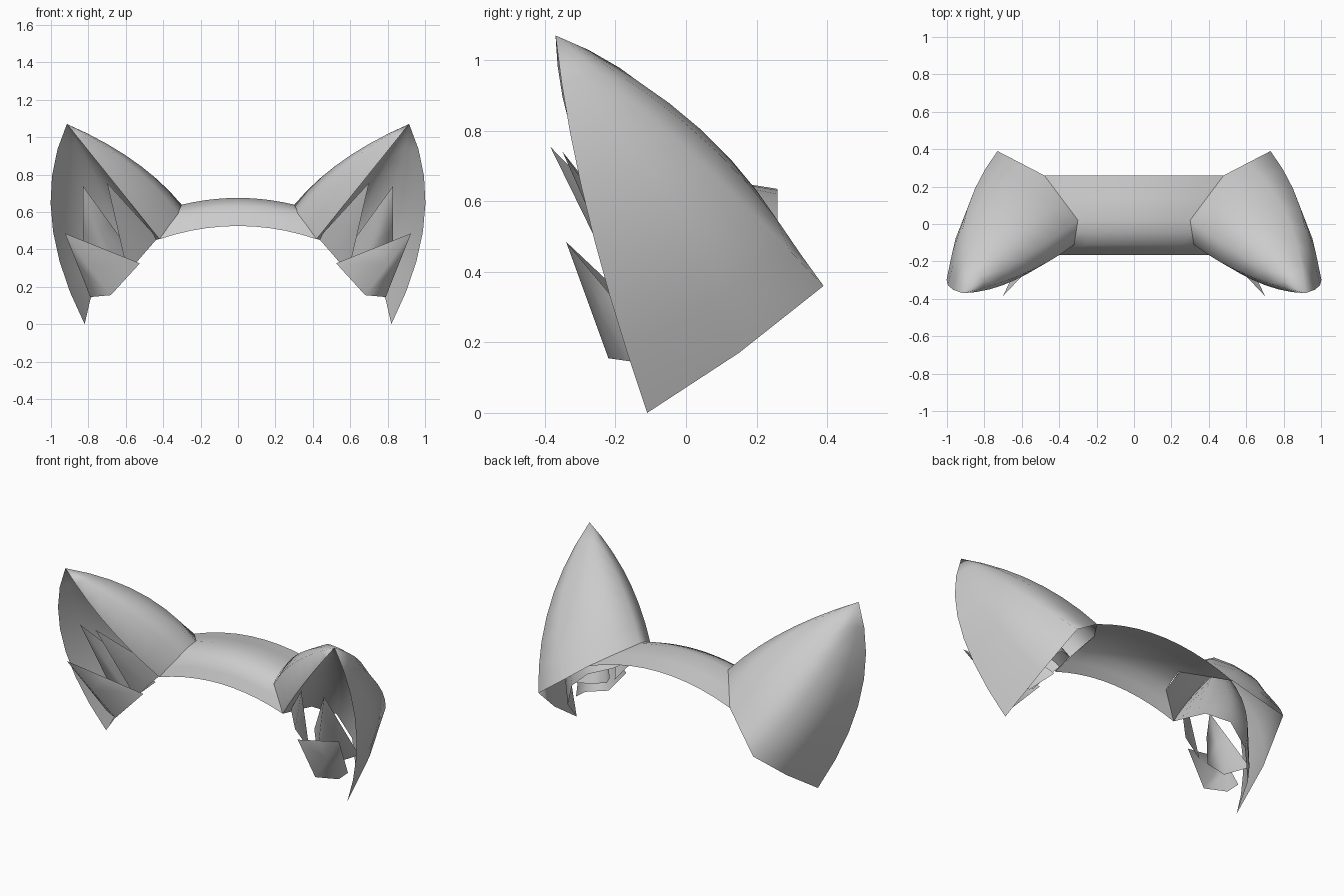
import bpy, math
from mathutils import Vector as V

if "Cube" in bpy.data.objects:
    bpy.data.objects.remove(bpy.data.objects["Cube"])

TIP = V((0.915, -0.37, 1.07))


def add_mesh(name, verts, faces, angle=45):
    mesh = bpy.data.meshes.new(name)
    mesh.from_pydata(verts, [], faces)
    mesh.update()
    ob = bpy.data.objects.new(name, mesh)
    bpy.context.collection.objects.link(ob)
    bpy.ops.object.select_all(action='DESELECT')
    ob.select_set(True)
    bpy.context.view_layer.objects.active = ob
    bpy.ops.object.shade_smooth_by_angle(angle=math.radians(angle))
    return ob


def mirror(ob):
    ob.modifiers.new("mirror", 'MIRROR').use_axis[0] = True


def fan(name, ribs, tip, rows, angle):
    """Loft curved ribs (base point, halfway point) that all meet at the tip."""
    n, verts, faces = len(ribs), [], []
    for r in range(rows):
        t = r / rows
        for base, mid in ribs:
            a, m = V(base), V(mid)
            c = 2 * m - (a + tip) / 2
            verts.append(a * (1 - t) ** 2 + c * 2 * t * (1 - t) + tip * t * t)
    verts.append(tip)
    for r in range(rows):
        for i in range(n - 1):
            k = r * n + i
            if r < rows - 1:
                faces.append((k, k + 1, k + n + 1, k + n))
            else:
                faces.append((k, k + 1, len(verts) - 1))
    ob = add_mesh(name, verts, faces, angle)
    mirror(ob)
    return ob


# Ear shells: ribs run from the inner front edge round the back to the outer front edge
front_in = ((0.42, -0.165, 0.455), (0.67, -0.315, 0.765))
front_out = ((0.82, -0.11, 0.0), (0.998, -0.28, 0.57))
ear_ribs = [
    front_in,
    ((0.32, -0.11, 0.59), (0.585, -0.265, 0.86)),
    ((0.30, 0.02, 0.637), (0.56, -0.16, 0.875)),
    ((0.39, 0.14, 0.59), (0.62, -0.07, 0.885)),
    ((0.48, 0.26, 0.543), (0.71, 0.00, 0.84)),
    ((0.605, 0.325, 0.45), (0.82, 0.04, 0.785)),
    ((0.73, 0.39, 0.36), (0.905, 0.03, 0.72)),
    ((0.79, 0.15, 0.17), (0.965, -0.115, 0.64)),
    front_out,
]
fan("ear_shell", ear_ribs, TIP, 7, 90)

# Ear linings: shallower hollow inside each shell
fan("ear_lining", [
    front_in,
    ((0.48, 0.03, 0.44), (0.66, -0.16, 0.77)),
    ((0.60, 0.10, 0.40), (0.74, -0.08, 0.74)),
    ((0.72, 0.08, 0.29), (0.84, -0.07, 0.67)),
    ((0.79, 0.02, 0.13), (0.93, -0.17, 0.60)),
    front_out], TIP, 7, 90)

# Headband: arched strip, each line given as end x, y, height at the middle
lines = [(0.42, -0.165, 0.525), (0.37, -0.1375, 0.58), (0.32, -0.11, 0.632),
         (0.31, -0.045, 0.66), (0.30, 0.02, 0.675), (0.39, 0.14, 0.654),
         (0.48, 0.26, 0.635)]
SEG = 10
verts = []
for end, y, z in lines:
    for i in range(SEG + 1):
        x = end * (2 * i / SEG - 1)
        verts.append((x, y, z - 0.4 * x * x))
w = SEG + 1
faces = [(j * w + i, j * w + i + 1, (j + 1) * w + i + 1, (j + 1) * w + i)
         for j in range(len(lines) - 1) for i in range(SEG)]
add_mesh("headband", verts, faces, 60)


# Fur tufts: curved leaf-like sheets inside each ear
def tuft(name, base, tip):
    tip = V(tip)
    ribs = [(b, (V(b) + tip) / 2) for b in base]
    fan(name, ribs, tip, 2, 100)


tuft("lower_fur_tuft",
     [(0.525, -0.17, 0.325), (0.68, -0.22, 0.155),
      (0.79, -0.15, 0.145), (0.79, -0.06, 0.15)],
     (0.925, -0.34, 0.485))
tuft("inner_fur_tuft",
     [(0.43, -0.10, 0.46), (0.50, -0.16, 0.38), (0.59, -0.15, 0.275)],
     (0.70, -0.385, 0.755))
tuft("outer_fur_tuft",
     [(0.54, -0.03, 0.34), (0.63, -0.13, 0.25),
      (0.74, -0.12, 0.22), (0.83, -0.01, 0.25)],
     (0.83, -0.35, 0.74))
